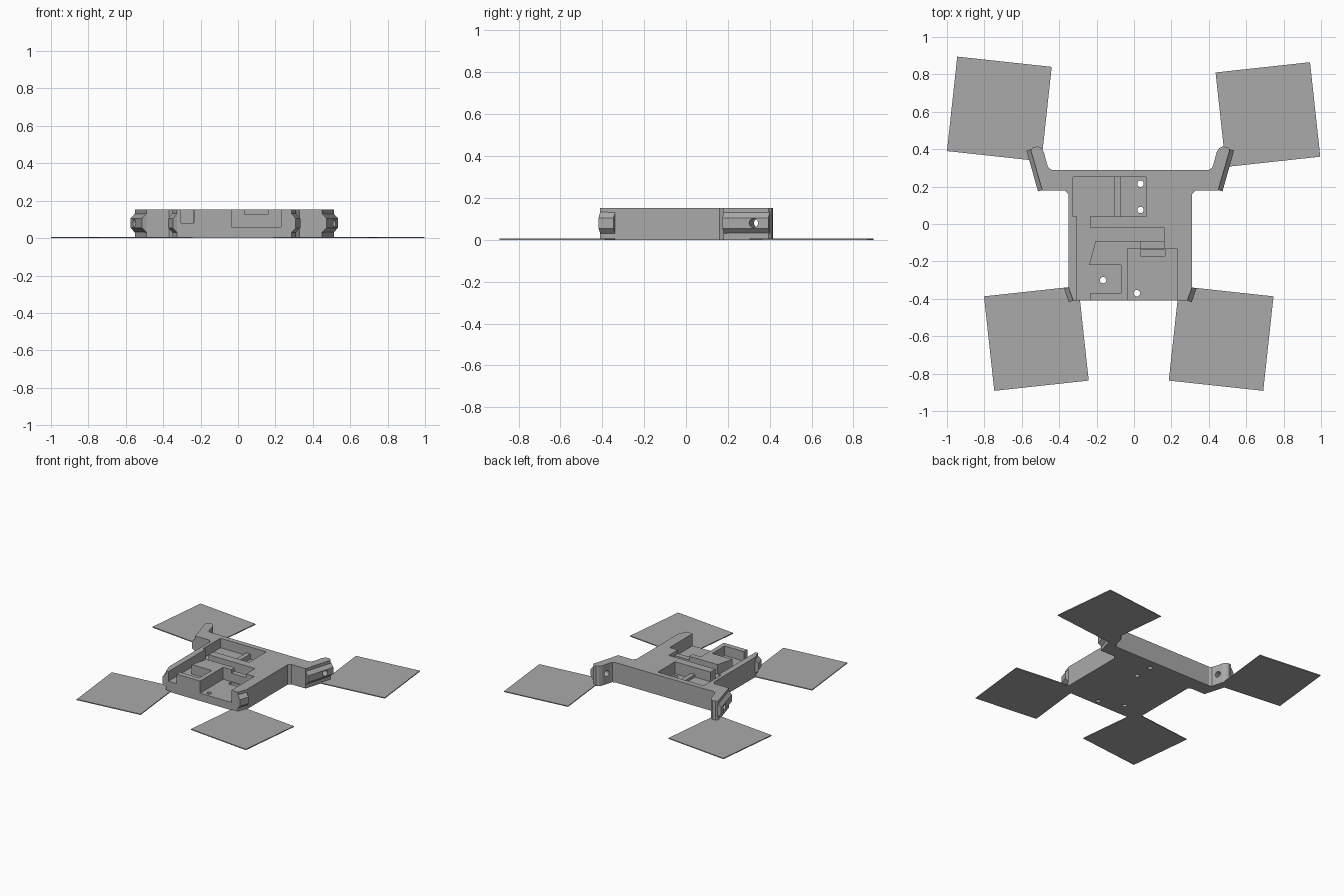
import bpy, bmesh, math
from mathutils import Vector, Matrix

if "Cube" in bpy.data.objects:
    bpy.data.objects.remove(bpy.data.objects["Cube"])

CX = -0.02  # symmetry line of the frame
grey = bpy.data.materials.new("plain grey")
grey.diffuse_color = (0.4, 0.4, 0.4, 1)
grey.use_nodes = True
grey.node_tree.nodes["Principled BSDF"].inputs["Base Color"].default_value = grey.diffuse_color


def finish(bm, name):
    bmesh.ops.recalc_face_normals(bm, faces=bm.faces[:])
    me = bpy.data.meshes.new(name)
    bm.to_mesh(me)
    bm.free()
    ob = bpy.data.objects.new(name, me)
    bpy.context.collection.objects.link(ob)
    me.materials.append(grey)
    return ob


def prism(name, pts, z0, z1):
    bm = bmesh.new()
    f = bm.faces.new([bm.verts.new((x, y, z0)) for x, y in pts])
    top = bmesh.ops.extrude_face_region(bm, geom=[f])
    bmesh.ops.translate(bm, vec=(0, 0, z1 - z0),
                        verts=[v for v in top["geom"] if isinstance(v, bmesh.types.BMVert)])
    return finish(bm, name)


def box(name, x0, x1, y0, y1, z0, z1=0.3):
    return prism(name, [(x0, y0), (x1, y0), (x1, y1), (x0, y1)], z0, z1)


def cylinder(name, centre, axis, r, length):
    bm = bmesh.new()
    m = Matrix.Translation(centre) @ Vector(axis).to_track_quat('Z', 'Y').to_matrix().to_4x4()
    bmesh.ops.create_cone(bm, cap_ends=True, segments=24, radius1=r, radius2=r, depth=length, matrix=m)
    return finish(bm, name)


def cut(ob, cutter):
    mod = ob.modifiers.new("cut", 'BOOLEAN')
    mod.operation, mod.solver, mod.object = 'DIFFERENCE', 'EXACT', cutter
    bpy.context.view_layer.objects.active = ob
    bpy.ops.object.modifier_apply(modifier=mod.name)


def remove(obs):
    for o in obs:
        bpy.data.objects.remove(o)


# Frame: half outline from the front middle to the back middle, mirrored
half = [(0.285, -0.41), (0.31, -0.34), (0.31, 0.16), (0.33, 0.18), (0.45, 0.18),
        (0.512, 0.395), (0.50, 0.41), (0.475, 0.415), (0.455, 0.405), (0.442, 0.385),
        (0.425, 0.32), (0.417, 0.30), (0.40, 0.29)]
frame = prism("frame", half + [(2 * CX - x, y) for x, y in reversed(half)], 0, 0.153)

# Pockets, wire channels and screw holes in the frame
tools = [
    prism("channel_cutter", [
        (-0.305, -0.45), (-0.235, -0.45), (-0.235, -0.37), (-0.07, -0.37), (-0.07, -0.22),
        (-0.24, -0.22), (-0.205, -0.09), (0.16, -0.09), (0.16, -0.02), (-0.235, -0.02),
        (-0.235, 0.04), (-0.105, 0.04), (-0.105, 0.25), (-0.325, 0.25), (-0.325, 0.04),
        (-0.305, 0.04)], 0.08, 0.3),
    box("rib_cutter", -0.12, 0.065, 0.04, 0.25, 0.10),
    box("rear_pocket_cutter", -0.07, 0.065, 0.04, 0.25, 0.06),
    box("front_pocket_cutter", -0.035, 0.23, -0.45, -0.13, 0.06),
    box("notch_cutter", 0.035, 0.16, -0.17, -0.08, 0.125),
    box("pit_cutter", 0.035, 0.165, -0.17, -0.135, 0.035),
]
for x, y in [(0.035, 0.215), (0.035, 0.075), (-0.165, -0.30), (0.015, -0.37)]:
    tools.append(cylinder("screw_cutter", (x, y, 0.05), (0, 0, 1), 0.017, 0.4))
for t in tools:
    cut(frame, t)
remove(tools)


# Chamfered mounting rails on the outer faces of the arms and front corners
def rail(name, p0, p1, side):
    d = (Vector(p1) - Vector(p0)).normalized()
    n = Vector((d.y, -d.x))
    bm = bmesh.new()
    for p in (Vector(p0), Vector(p1)):
        for u, z in [(-0.02, 0.03), (0, 0.03), (0.025, 0.055), (0.025, 0.105),
                     (0, 0.132), (-0.02, 0.132)]:
            q = p + n * u
            bm.verts.new((q.x if side > 0 else 2 * CX - q.x, q.y, z))
    bmesh.ops.convex_hull(bm, input=bm.verts[:])
    bmesh.ops.dissolve_limit(bm, angle_limit=0.01, verts=bm.verts[:], edges=bm.edges[:])
    return finish(bm, name)


for side, word in [(1, "right"), (-1, "left")]:
    rail("front_rail_" + word, (0.285, -0.41), (0.31, -0.338), side)
    r = rail("rear_rail_" + word, (0.449, 0.181), (0.511, 0.40), side)
    # Pivot hole through rail and arm
    x = 0.49 if side > 0 else 2 * CX - 0.49
    hole = cylinder("pivot_cutter", (x, 0.33, 0.08), (0.965 * side, -0.263, 0), 0.022, 0.22)
    cut(frame, hole)
    cut(r, hole)
    remove([hole])

# Four thin square pads under the corners
s = 0.254
for name, cx, cy, deg in [("rear_left", -0.72, 0.615, -6.2), ("rear_right", 0.716, 0.585, 6.2),
                          ("front_left", -0.522, -0.612, 6.2), ("front_right", 0.466, -0.612, -6.2)]:
    a = math.radians(deg)
    pts = [(cx + u * math.cos(a) - v * math.sin(a), cy + u * math.sin(a) + v * math.cos(a))
           for u, v in [(-s, -s), (s, -s), (s, s), (-s, s)]]
    prism("pad_" + name, pts, 0, 0.007)
